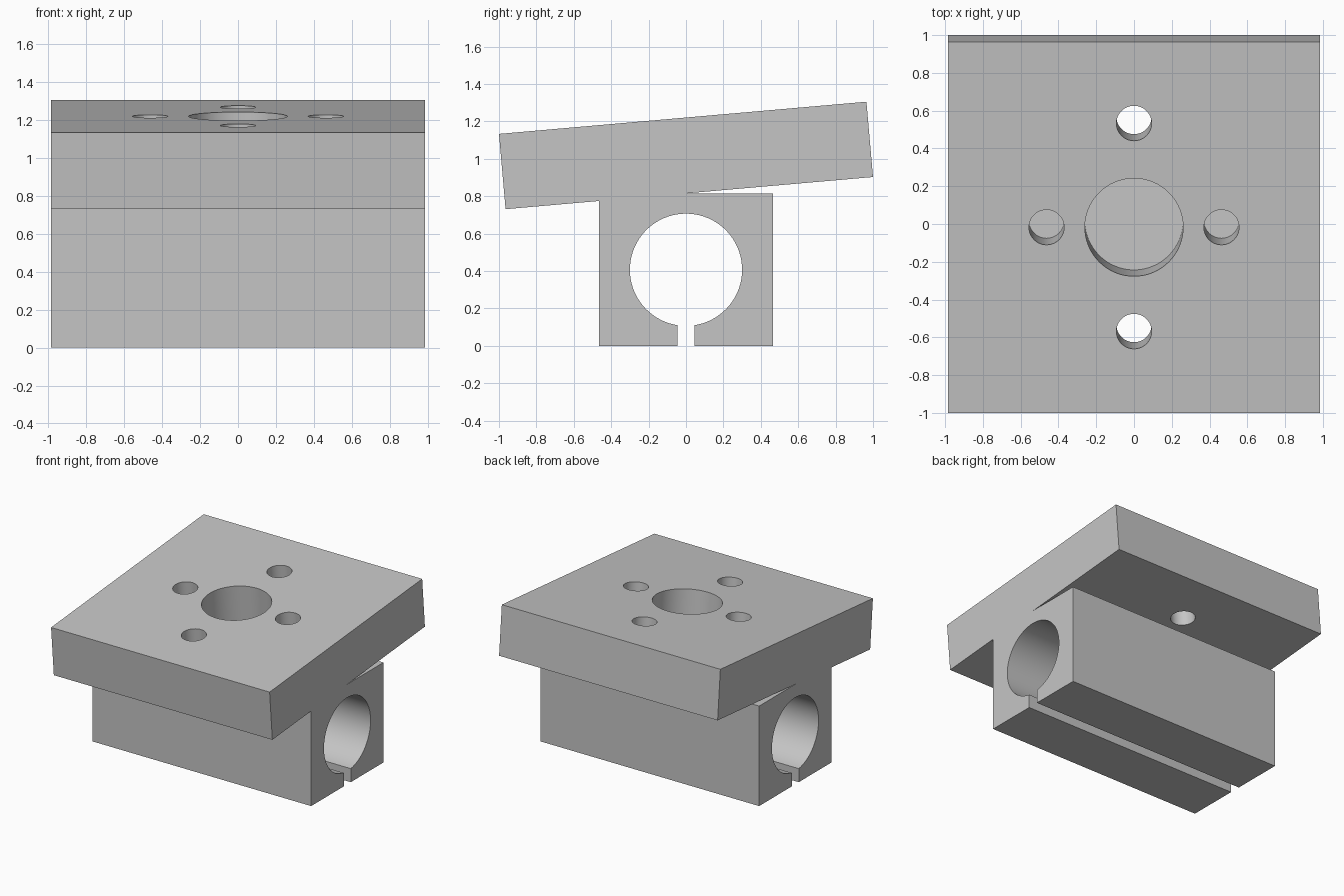
import bpy, bmesh, math
from mathutils import Matrix, Vector

cube = bpy.data.objects.get("Cube")
if cube:
    bpy.data.objects.remove(cube, do_unlink=True)

WIDTH = 1.97             # shared width of plate and clamp block
LENGTH, THICK = 1.972, 0.404
TILT = Matrix.Translation((0, 0, 1.018)) @ Matrix.Rotation(math.radians(5), 4, 'X')

grey = bpy.data.materials.new("plain grey")
grey.use_nodes = True
colour = (0.56, 0.56, 0.56, 1)
grey.diffuse_color = colour
grey.node_tree.nodes["Principled BSDF"].inputs["Base Color"].default_value = colour


def add_object(name, bm):
    bmesh.ops.recalc_face_normals(bm, faces=bm.faces)
    mesh = bpy.data.meshes.new(name)
    bm.to_mesh(mesh)
    bm.free()
    mesh.materials.append(grey)
    obj = bpy.data.objects.new(name, mesh)
    bpy.context.collection.objects.link(obj)
    return obj


def apply_boolean(target, other, operation):
    mod = target.modifiers.new(operation.lower(), 'BOOLEAN')
    mod.operation, mod.object, mod.solver = operation, other, 'EXACT'
    bpy.context.view_layer.objects.active = target
    bpy.ops.object.modifier_apply(modifier=mod.name)
    bpy.data.objects.remove(other, do_unlink=True)


# Tilted mounting plate
bm = bmesh.new()
bmesh.ops.create_cube(bm, size=1, matrix=TILT @ Matrix.Diagonal((WIDTH, LENGTH, THICK, 1)))
bracket = add_object("tilted_plate_clamp", bm)

# Holes drilled square to the plate: large centre bore and four bolt holes
bm = bmesh.new()
for x, y, r in [(0, 0, 0.26), (0.463, 0, 0.093), (-0.463, 0, 0.093),
                (0, 0.553, 0.093), (0, -0.553, 0.093)]:
    bmesh.ops.create_cone(bm, cap_ends=True, segments=64, radius1=r, radius2=r, depth=0.6,
                          matrix=TILT @ Matrix.Translation((x, y, 0)))
drills = add_object("hole_cutters", bm)
drills.hide_render = True
apply_boolean(bracket, drills, 'DIFFERENCE')

# Clamp block: profile with a round bore open to a slot underneath
HALF, TOP, SLOT = 0.465, 0.815, 0.045
BORE_R, BORE_Z = 0.30, 0.407
gap = math.asin(SLOT / BORE_R)
profile = [(-SLOT, 0), (-HALF, 0), (-HALF, TOP), (HALF, TOP), (HALF, 0), (SLOT, 0)]
steps = 72
for i in range(steps + 1):
    a = gap + (2 * math.pi - 2 * gap) * i / steps
    profile.append((BORE_R * math.sin(a), BORE_Z - BORE_R * math.cos(a)))
bm = bmesh.new()
face = bm.faces.new([bm.verts.new((-WIDTH / 2, y, z)) for y, z in profile])
ext = bmesh.ops.extrude_face_region(bm, geom=[face])
bmesh.ops.translate(bm, vec=Vector((WIDTH, 0, 0)),
                    verts=[v for v in ext["geom"] if isinstance(v, bmesh.types.BMVert)])
block = add_object("clamp_block", bm)
apply_boolean(bracket, block, 'UNION')

# Smooth bores, sharp edges
bpy.ops.object.select_all(action='DESELECT')
bracket.select_set(True)
bpy.context.view_layer.objects.active = bracket
bpy.ops.object.shade_smooth_by_angle(angle=math.radians(30))
